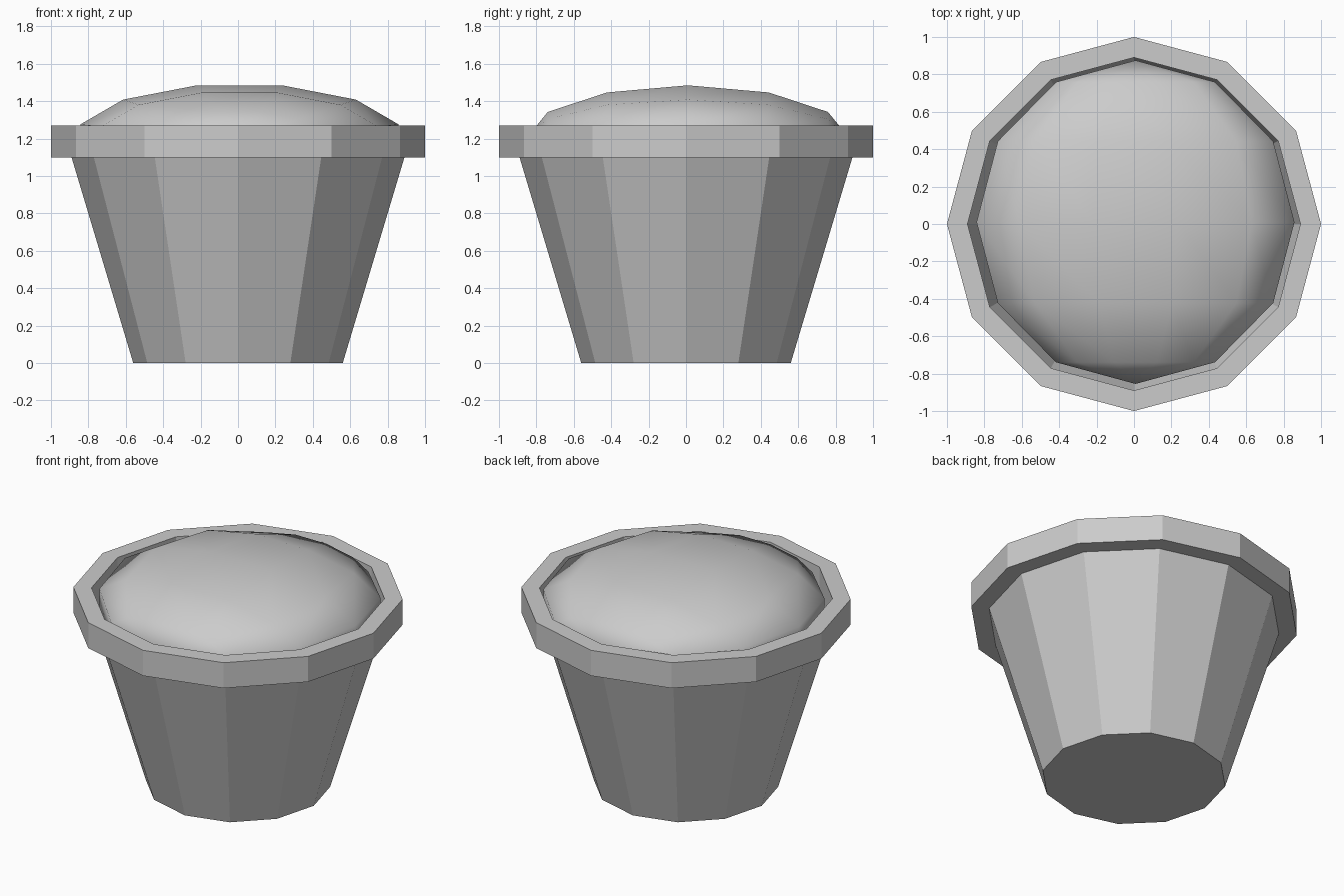
import bpy
import bmesh
from math import pi, sin, cos, radians
from mathutils import Matrix

if "Cube" in bpy.data.objects:
    bpy.data.objects.remove(bpy.data.objects["Cube"])

SIDES = 12


def lathe(name, profile, closed=False, cap_bottom=False):
    """Spin an (r, z) profile into a flat-faced 12-sided shell."""
    bm = bmesh.new()
    rings = [[bm.verts.new((r * cos(2 * pi * i / SIDES), r * sin(2 * pi * i / SIDES), z))
              for i in range(SIDES)] for r, z in profile]
    pairs = list(zip(rings, rings[1:]))
    if closed:
        pairs.append((rings[-1], rings[0]))
    for a, b in pairs:
        for i in range(SIDES):
            j = (i + 1) % SIDES
            bm.faces.new((a[i], a[j], b[j], b[i]))
    if cap_bottom:
        bm.faces.new(rings[0][::-1])
    mesh = bpy.data.meshes.new(name)
    bm.to_mesh(mesh)
    bm.free()
    obj = bpy.data.objects.new(name, mesh)
    bpy.context.collection.objects.link(obj)
    return obj


# Tapered pot body, open at the top
lathe("pot_body", [(0.56, 0), (0.89, 1.1)], cap_bottom=True)

# Overhanging rim band
lathe("pot_rim", [(0.89, 1.1), (1.0, 1.1), (1.0, 1.27), (0.89, 1.27)], closed=True)

# Flattened soil mound: a sphere lying on its side, poles along y
bm = bmesh.new()
bmesh.ops.create_uvsphere(bm, u_segments=SIDES, v_segments=6, radius=1)
turn = Matrix.Rotation(radians(90), 4, 'X') @ Matrix.Rotation(radians(15), 4, 'Z')
place = Matrix.Translation((0.008, 0.01, 1.2)) @ Matrix.Diagonal((0.88, 0.865, 0.295, 1))
bm.transform(place @ turn)
for face in bm.faces:
    face.smooth = True
mesh = bpy.data.meshes.new("soil_mound")
bm.to_mesh(mesh)
bm.free()
soil = bpy.data.objects.new("soil_mound", mesh)
bpy.context.collection.objects.link(soil)
